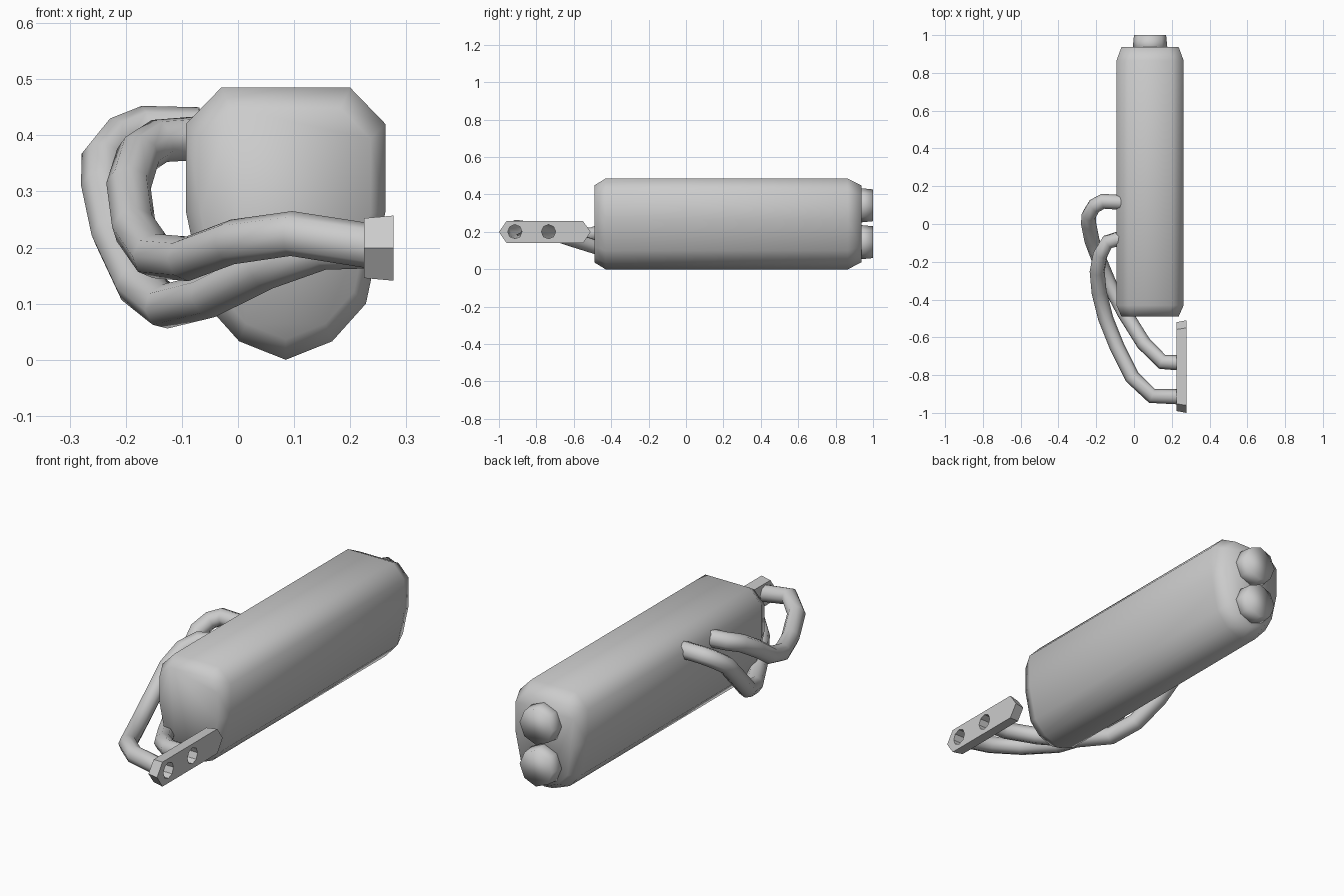
import bpy, bmesh, math
from mathutils import Vector

if "Cube" in bpy.data.objects:
    bpy.data.objects.remove(bpy.data.objects["Cube"])


def loft(name, rings, smooth=True):
    """Skin a list of equal-length vertex rings and cap both ends."""
    bm = bmesh.new()
    loops = [[bm.verts.new(p) for p in ring] for ring in rings]
    n = len(loops[0])
    for a, b in zip(loops, loops[1:]):
        for i in range(n):
            j = (i + 1) % n
            bm.faces.new((a[i], a[j], b[j], b[i]))
    bm.faces.new(loops[0])
    bm.faces.new(loops[-1])
    bmesh.ops.recalc_face_normals(bm, faces=bm.faces)
    for f in bm.faces:
        f.smooth = smooth
    mesh = bpy.data.meshes.new(name)
    bm.to_mesh(mesh)
    bm.free()
    obj = bpy.data.objects.new(name, mesh)
    bpy.context.collection.objects.link(obj)
    return obj


def circle(r, n=8):
    return [(r * math.cos(math.tau * i / n), r * math.sin(math.tau * i / n)) for i in range(n)]


def pipe(name, points, r=0.04):
    """Open eight-sided tube along a path."""
    cu = bpy.data.curves.new(name, 'CURVE')
    cu.dimensions = '3D'
    cu.bevel_depth = r
    cu.bevel_resolution = 2
    sp = cu.splines.new('POLY')
    sp.points.add(len(points) - 1)
    for p, co in zip(sp.points, points):
        p.co = (*co, 1)
    sp.use_smooth = True
    obj = bpy.data.objects.new(name, cu)
    bpy.context.collection.objects.link(obj)
    bpy.ops.object.select_all(action='DESELECT')
    obj.select_set(True)
    bpy.context.view_layer.objects.active = obj
    bpy.ops.object.convert(target='MESH')


# Muffler body: symmetric cross-section lofted along y, narrowed at both ends
CX, CZ = 0.085, 0.243
half = [(0.115, 0.485), (0.178, 0.42), (0.178, 0.265), (0.143, 0.1), (0.083, 0.033)]
section = half + [(0, 0.0)] + [(-x, z) for x, z in reversed(half)]
loft("muffler_body", [
    [(CX + x * s, y, CZ + (z - CZ) * s) for x, z in section]
    for y, s in ((-0.49, 0.85), (-0.43, 1), (0.865, 1), (0.937, 0.85))])

# Twin exhaust tips
for label, z in (("upper", 0.342), ("lower", 0.145)):
    loft(label + "_exhaust_tip", [
        [(CX + a, y, z + b) for a, b in circle(r)]
        for y, r in ((0.91, 0.094), (1.0, 0.085))])

# Mounting flange: long hexagonal plate, slightly tapered
FY, FZ = -0.755, 0.199
plate = [(-0.245, 0), (-0.205, 0.058), (0.205, 0.058),
         (0.245, 0), (0.205, -0.058), (-0.205, -0.058)]
flange = loft("flange", [
    [(x, FY + y * sy, FZ + z * sz) for y, z in plate]
    for x, sy, sz in ((0.225, 0.96, 0.92), (0.277, 1, 1))], smooth=False)

# Port holes through the flange
for y in (-0.915, -0.735):
    cutter = loft("port_cutter", [
        [(x, y + a, 0.201 + b) for a, b in circle(0.038)] for x in (0.2, 0.3)], smooth=False)
    mod = flange.modifiers.new("port", 'BOOLEAN')
    mod.object = cutter
    mod.operation = 'DIFFERENCE'
    mod.solver = 'EXACT'
    bpy.context.view_layer.objects.active = flange
    bpy.ops.object.modifier_apply(modifier=mod.name)
    bpy.data.objects.remove(cutter)

# Header pipes from the flange around to the side of the muffler
pipe("front_header_pipe", [
    (0.235, -0.915, 0.203), (0.095, -0.91, 0.225), (-0.01, -0.81, 0.21),
    (-0.09, -0.65, 0.18), (-0.15, -0.5, 0.185), (-0.185, -0.36, 0.235),
    (-0.195, -0.25, 0.31), (-0.178, -0.16, 0.365), (-0.14, -0.095, 0.39),
    (-0.07, -0.075, 0.395)])
pipe("rear_header_pipe", [
    (0.235, -0.735, 0.203), (0.15, -0.73, 0.2), (0.05, -0.63, 0.165),
    (-0.05, -0.47, 0.115), (-0.13, -0.32, 0.095), (-0.18, -0.2, 0.135),
    (-0.222, -0.09, 0.225), (-0.24, 0.0, 0.31), (-0.24, 0.045, 0.358),
    (-0.21, 0.095, 0.395), (-0.165, 0.12, 0.413), (-0.07, 0.115, 0.41)])
